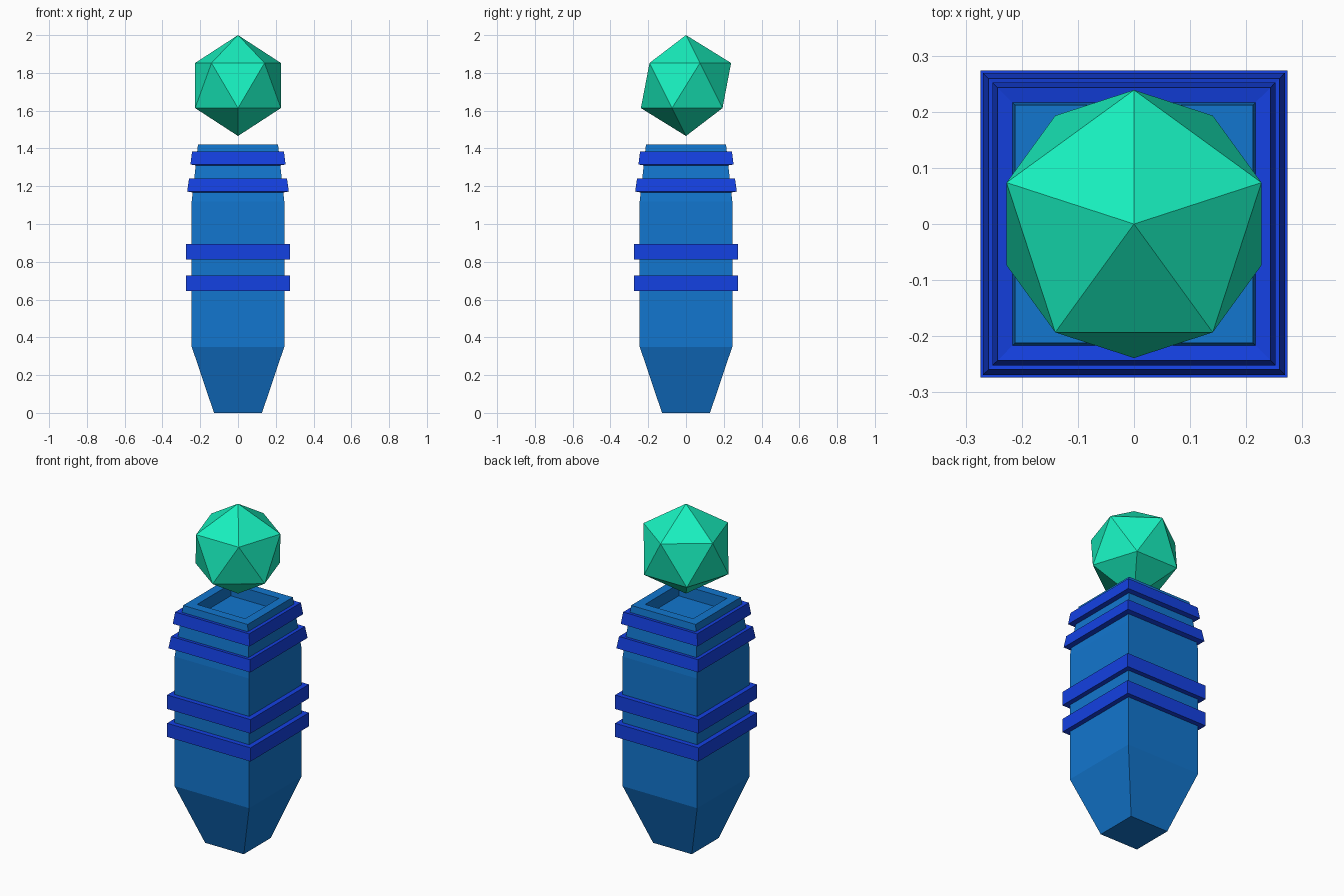
import bpy, bmesh, math

if "Cube" in bpy.data.objects:
    bpy.data.objects.remove(bpy.data.objects["Cube"])


def material(name, color):
    m = bpy.data.materials.new(name)
    m.diffuse_color = (*color, 1)
    m.use_nodes = True
    m.node_tree.nodes["Principled BSDF"].inputs["Base Color"].default_value = m.diffuse_color
    return m


BODY = material("body_blue", (0.006, 0.18, 0.62))
BAND = material("band_blue", (0.007, 0.052, 0.76))
GEM = material("gem_green", (0.009, 0.87, 0.52))


def square_loft(name, profile, mat, ring=False):
    """Loft square sections (half width, z); cap the ends, or join them for a ring."""
    bm = bmesh.new()
    loops = [[bm.verts.new((sx * h, sy * h, z))
              for sx, sy in ((-1, -1), (1, -1), (1, 1), (-1, 1))]
             for h, z in profile]
    pairs = list(zip(loops, loops[1:]))
    if ring:
        pairs.append((loops[-1], loops[0]))
    else:
        bm.faces.new(loops[0])
        bm.faces.new(loops[-1])
    for a, b in pairs:
        for i in range(4):
            j = (i + 1) % 4
            bm.faces.new((a[i], a[j], b[j], b[i]))
    bmesh.ops.recalc_face_normals(bm, faces=bm.faces)
    mesh = bpy.data.meshes.new(name)
    bm.to_mesh(mesh)
    bm.free()
    mesh.materials.append(mat)
    obj = bpy.data.objects.new(name, mesh)
    bpy.context.collection.objects.link(obj)
    return obj


# Handle body: tapered foot, straight shaft, tapered neck, recessed top socket
square_loft("handle_body", [(0.127, 0), (0.245, 0.35), (0.245, 1.12),
                            (0.212, 1.42), (0.158, 1.42), (0.158, 1.35)], BODY)

# Straight bands around the shaft
for i, (z0, z1) in enumerate(((0.646, 0.727), (0.812, 0.895))):
    square_loft(f"shaft_band_{i + 1}",
                [(0.24, z0), (0.274, z0), (0.274, z1), (0.24, z1)], BAND, ring=True)

# Tilted bands that follow the taper of the neck
for i, (z0, z1, h0, h1) in enumerate(((1.172, 1.241, 0.269, 0.259),
                                      (1.315, 1.384, 0.252, 0.243))):
    square_loft(f"neck_band_{i + 1}",
                [(h0 - 0.036, z0 - 0.006), (h0, z0), (h1, z1), (h1 - 0.036, z1 - 0.006)],
                BAND, ring=True)

# Floating icosahedron gem
bpy.ops.mesh.primitive_ico_sphere_add(subdivisions=1, radius=0.267,
                                      location=(0, 0, 1.733),
                                      rotation=(0, 0, math.pi / 2))
gem = bpy.context.object
gem.name = "floating_gem"
gem.data.materials.append(GEM)
